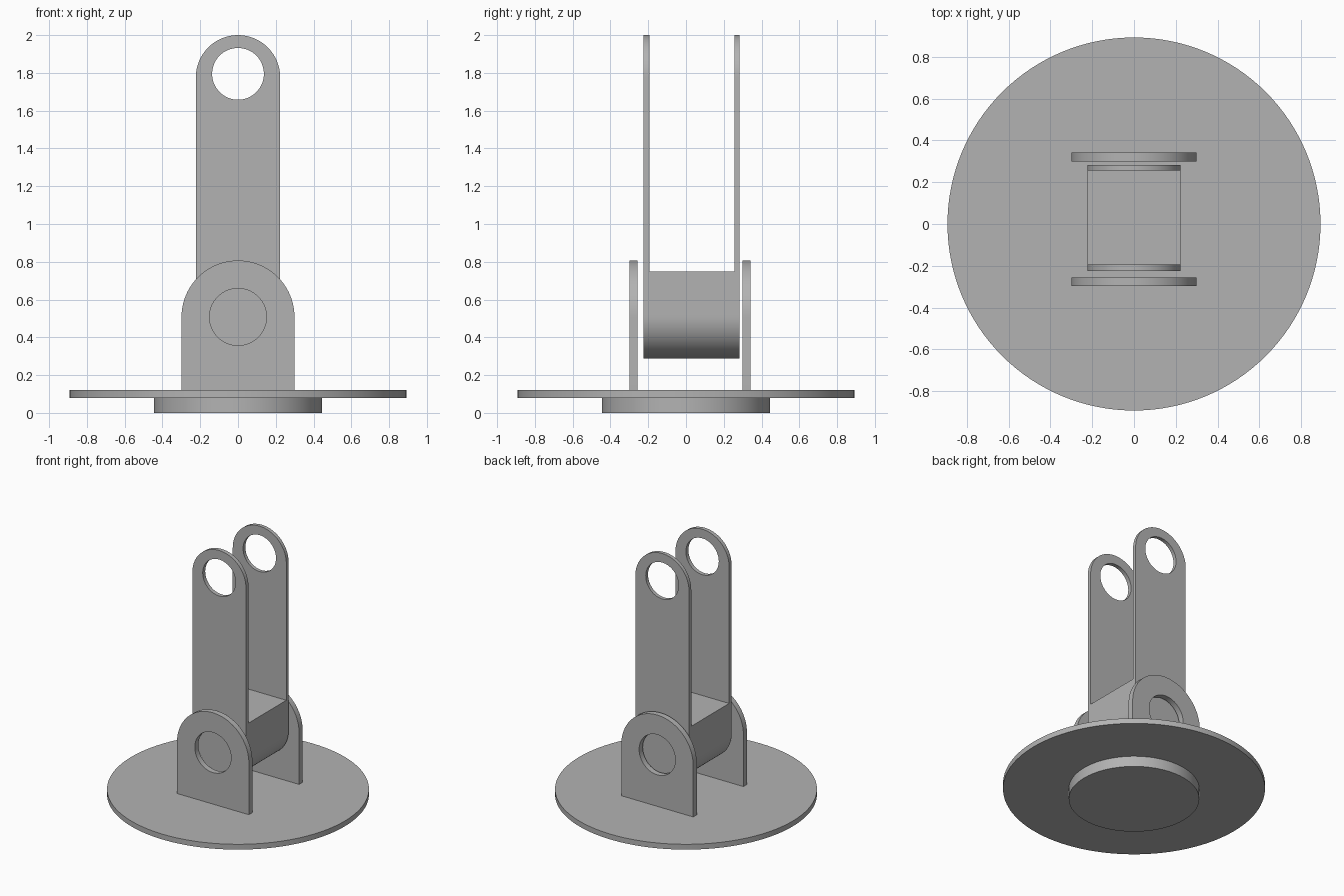
import bpy
import bmesh
from math import sin, cos, pi, radians
from mathutils import Vector

default = bpy.data.objects.get("Cube")
if default:
    bpy.data.objects.remove(default, do_unlink=True)

grey = bpy.data.materials.new("plain grey")
grey.use_nodes = True
colour = (0.45, 0.45, 0.45, 1)
grey.diffuse_color = colour
grey.node_tree.nodes["Principled BSDF"].inputs["Base Color"].default_value = colour


def finish(bm, name):
    bmesh.ops.recalc_face_normals(bm, faces=bm.faces)
    mesh = bpy.data.meshes.new(name)
    bm.to_mesh(mesh)
    bm.free()
    mesh.materials.append(grey)
    obj = bpy.data.objects.new(name, mesh)
    bpy.context.collection.objects.link(obj)
    return obj


def smooth(obj):
    bpy.ops.object.select_all(action='DESELECT')
    obj.select_set(True)
    bpy.context.view_layer.objects.active = obj
    bpy.ops.object.shade_smooth_by_angle(angle=radians(30))


def arc(radius, z, start, end, steps=48):
    angles = [start + (end - start) * i / steps for i in range(steps + 1)]
    return [(radius * cos(a), z + radius * sin(a)) for a in angles]


def plate(name, loops, y0, y1):
    """Fill outline and hole loops in the xz plane, then extrude along y."""
    bm = bmesh.new()
    for loop in loops:
        verts = [bm.verts.new((x, y0, z)) for x, z in loop]
        for a, b in zip(verts, verts[1:] + verts[:1]):
            bm.edges.new((a, b))
    bmesh.ops.triangle_fill(bm, edges=bm.edges[:], use_beauty=True)
    made = bmesh.ops.extrude_face_region(bm, geom=bm.faces[:], use_keep_orig=True)
    moved = [g for g in made["geom"] if isinstance(g, bmesh.types.BMVert)]
    bmesh.ops.translate(bm, verts=moved, vec=(0, y1 - y0, 0))
    return finish(bm, name)


def circle(radius, z):
    return arc(radius, z, 0, 2 * pi, 64)[:-1]


# Turned base: wide disc on a smaller foot
bm = bmesh.new()
profile = [(0, 0), (0.445, 0), (0.445, 0.08), (0.893, 0.08), (0.893, 0.12), (0, 0.12)]
verts = [bm.verts.new((r, 0, z)) for r, z in profile]
edges = [bm.edges.new(pair) for pair in zip(verts, verts[1:])]
bmesh.ops.spin(bm, geom=verts + edges, cent=(0, 0, 0), axis=(0, 0, 1),
               angle=2 * pi, steps=128, use_merge=True)
bmesh.ops.remove_doubles(bm, verts=bm.verts, dist=0.0001)
smooth(finish(bm, "base"))

# Two upright brackets with pivot holes
pivot = 0.508
bracket = [(-0.299, 0.12), (0.299, 0.12)] + arc(0.299, pivot, 0, pi)
for name, y0, y1 in (("front_bracket", -0.298, -0.256), ("back_bracket", 0.299, 0.342)):
    smooth(plate(name, [bracket, circle(0.151, pivot)], y0, y1))

# Forked arm: rounded bar with an eye, slotted above the solid pivot block
width, tip = 0.223, 1.777
outline = arc(width, tip, 0, pi) + arc(width, 0.511, pi, 2 * pi)
arm = plate("forked_arm", [outline, circle(0.137, 1.795)], -0.224, 0.283)

slot = [(-0.4, 0.749), (0.4, 0.749), (0.4, 2.2), (-0.4, 2.2)]
cutter = plate("slot_cutter", [slot], -0.194, 0.256)
cutter.hide_render = True
cut = arm.modifiers.new("slot", 'BOOLEAN')
cut.operation = 'DIFFERENCE'
cut.solver = 'EXACT'
cut.object = cutter
bpy.context.view_layer.objects.active = arm
bpy.ops.object.modifier_apply(modifier=cut.name)
bpy.data.objects.remove(cutter, do_unlink=True)
smooth(arm)
